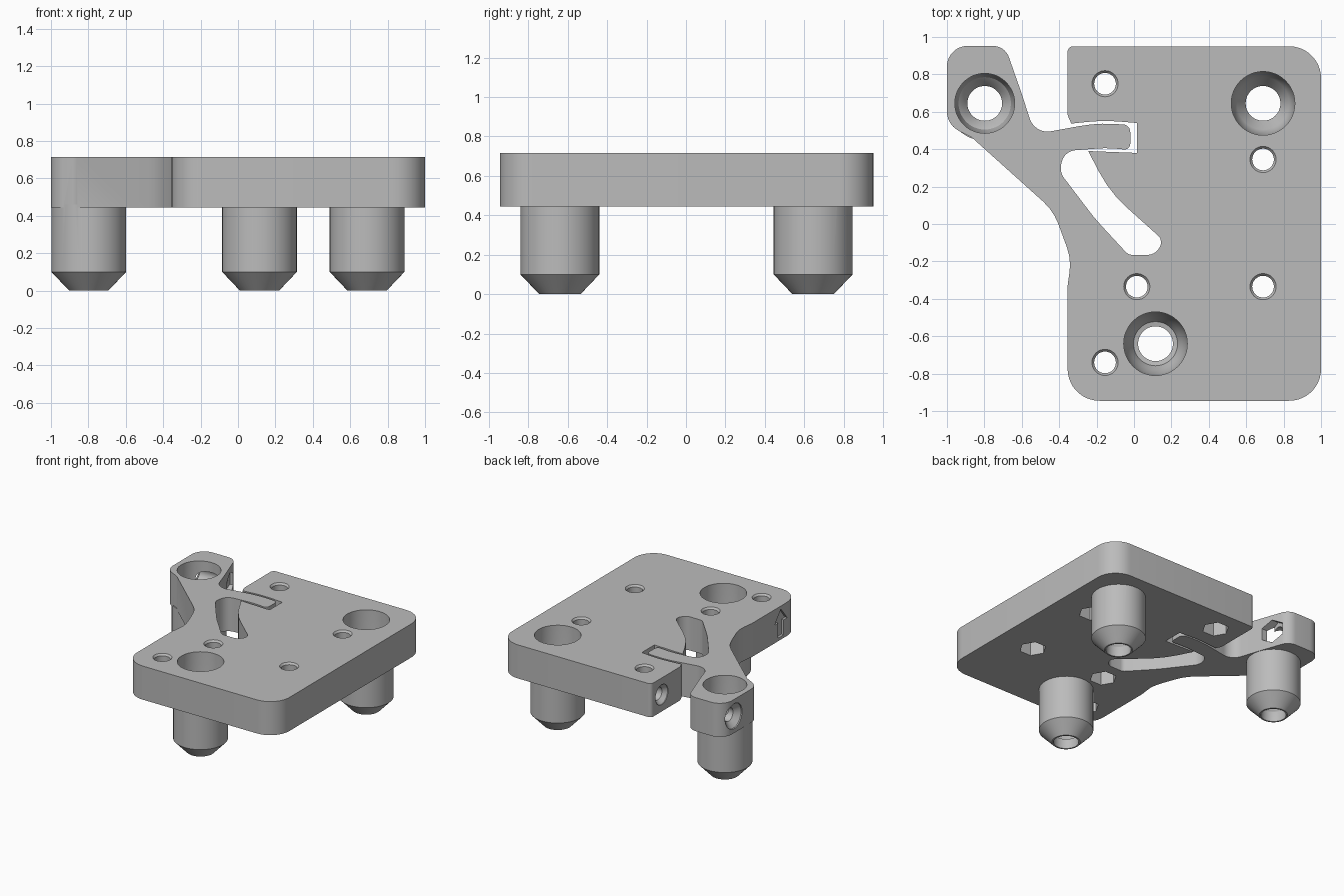
import bpy, bmesh, math
from mathutils import Vector, Matrix
from mathutils.geometry import interpolate_bezier

BOTTOM, TOP = 0.445, 0.715
MIDDLE = (BOTTOM + TOP) / 2

cube = bpy.data.objects.get("Cube")
if cube:
    bpy.data.objects.remove(cube, do_unlink=True)

grey = bpy.data.materials.new("plain grey")
grey.use_nodes = True
grey.diffuse_color = (0.5, 0.5, 0.5, 1)
shader = next(n for n in grey.node_tree.nodes if n.type == "BSDF_PRINCIPLED")
shader.inputs["Base Color"].default_value = grey.diffuse_color


def finish(name, bm, matrix):
    bmesh.ops.transform(bm, matrix=matrix, verts=bm.verts)
    bmesh.ops.recalc_face_normals(bm, faces=bm.faces)
    mesh = bpy.data.meshes.new(name)
    bm.to_mesh(mesh)
    bm.free()
    mesh.materials.append(grey)
    obj = bpy.data.objects.new(name, mesh)
    bpy.context.collection.objects.link(obj)
    return obj


def rounded(corners):
    """Round each (x, y, radius) corner of a closed outline."""
    result = []
    for i, (x, y, radius) in enumerate(corners):
        p = Vector((x, y))
        a = Vector(corners[i - 1][:2]) - p
        b = Vector(corners[(i + 1) % len(corners)][:2]) - p
        turn = math.pi - a.angle(b)
        if radius == 0 or turn < 0.01:
            result.append(p)
            continue
        t = min(radius * math.tan(turn / 2), 0.49 * min(a.length, b.length))
        handle = 4 / 3 * math.tan(turn / 4) * t / math.tan(turn / 2)
        a.normalize()
        b.normalize()
        start, end = p + a * t, p + b * t
        steps = max(4, int(turn * 8))
        result += interpolate_bezier(start, start - a * handle,
                                     end - b * handle, end, steps)
    return result


def prism(name, outline, low, high, matrix=Matrix()):
    bm = bmesh.new()
    face = bm.faces.new([bm.verts.new((p[0], p[1], low)) for p in outline])
    new = bmesh.ops.extrude_face_region(bm, geom=[face])["geom"]
    bmesh.ops.translate(bm, vec=(0, 0, high - low),
                        verts=[v for v in new if isinstance(v, bmesh.types.BMVert)])
    return finish(name, bm, matrix)


def lathe(name, profile, matrix, sides=48):
    """Solid of (radius, height) rings around the local z axis."""
    bm = bmesh.new()
    angles = [math.tau * i / sides for i in range(sides)]
    rings = [[bm.verts.new((r * math.cos(a), r * math.sin(a), z)) for a in angles]
             for r, z in profile]
    for lower, upper in zip(rings, rings[1:]):
        for i in range(sides):
            bm.faces.new((lower[i - 1], lower[i], upper[i], upper[i - 1]))
    bm.faces.new(rings[0])
    bm.faces.new(rings[-1])
    return finish(name, bm, matrix)


def combine(body, tool, operation="DIFFERENCE"):
    mod = body.modifiers.new(tool.name, "BOOLEAN")
    mod.operation, mod.solver, mod.object = operation, "EXACT", tool
    bpy.context.view_layer.objects.active = body
    bpy.ops.object.modifier_apply(modifier=mod.name)
    bpy.data.objects.remove(tool, do_unlink=True)


# Plate, curved slot, hooked lever and clamp arm as one continuous outline
outline = rounded([
    (-.355, -.945, .17), (1, -.945, .17), (1, .95, .17), (-.355, .95, .03),
    # narrow gap around the hook
    (-.355, .58, .06), (-.335, .537, 0), (-.16, .555, 1), (.015, .54, 0),
    (.015, .38, 0), (-.245, .39, 0),
    # curved slot
    (-.13, .17, 1), (.16, -.09, .05), (.11, -.165, .07), (-.03, -.165, .05),
    (-.21, .03, 1), (-.4, .28, .09), (-.37, .39, .1),
    # hook
    (-.14, .408, 1), (-.02, .395, .03), (-.02, .53, .04), (-.2, .54, 1),
    (-.53, .48, .1),
    # clamp end and arm
    (-.605, .71, 1), (-.69, .952, .09), (-1, .952, .11), (-1, .53, .15),
    (-.87, .465, .1), (-.43, .07, .3), (-.335, -.19, .5), (-.355, -.33, .2)])
body = prism("mounting_plate", outline, BOTTOM, TOP)

# Hollow pegs with tapered tips: x, y, well radius, ledge radius
pegs = [(-.798, .645, .16, .095), (.69, .645, .17, .095), (.115, -.64, .17, .118)]
for x, y, wide, ledge in pegs:
    place = Matrix.Translation((x, y, 0))
    combine(body, lathe("peg", [(.105, 0), (.2, .1), (.2, BOTTOM + .015)], place), "UNION")
for x, y, wide, ledge in pegs:
    place = Matrix.Translation((x, y, 0))
    well = [(.093, -.02), (.093, .08), (ledge, .085), (.14, .13),
            (wide - .01, .18), (wide, .25), (wide, TOP + .02)]
    combine(body, lathe("well", well, place))

# Screw holes with a chamfered mouth and a hexagonal nut pocket underneath
for x, y in [(-.155, .75), (-.155, -.74), (.69, .345), (.69, -.335), (.015, -.335)]:
    place = Matrix.Translation((x, y, 0))
    hole = [(.058, BOTTOM - .02), (.058, TOP - .015), (.07, TOP), (.07, TOP + .02)]
    combine(body, lathe("screw_hole", hole, place, 32))
    pocket = [(.1, BOTTOM - .02), (.1, BOTTOM + .12)]
    combine(body, lathe("nut_pocket", pocket, place, 6))

# Sideways clamp screw through the arm end and into the plate
across = Matrix.Translation((0, .815, MIDDLE)) @ Matrix.Rotation(math.pi / 2, 4, "Y")
combine(body, lathe("clamp_hole", [(.1, -1.05), (.1, -.99), (.055, -.95), (.055, -.5)], across, 32))
combine(body, lathe("clamp_nut_pocket", [(.095, -.7), (.095, -.5)], across, 6))
combine(body, lathe("plate_clamp_hole", [(.08, -.4), (.08, -.35), (.052, -.32), (.052, 0)], across, 32))

# Shallow arrow on the side wall
right_half = [(.035, -.11), (.035, .01), (.08, .01), (0, .11)]
arrow = right_half + [(-u, v) for u, v in reversed(right_half[:3])]
sideways = Matrix(((0, 0, 1, 0), (1, 0, 0, -.7), (0, 1, 0, MIDDLE), (0, 0, 0, 1)))
combine(body, prism("arrow", arrow, -.42, -.335, sideways))

# Smooth the round walls, keep the edges crisp
bpy.ops.object.select_all(action="DESELECT")
body.select_set(True)
bpy.context.view_layer.objects.active = body
bpy.ops.object.shade_smooth_by_angle(angle=math.radians(30))
